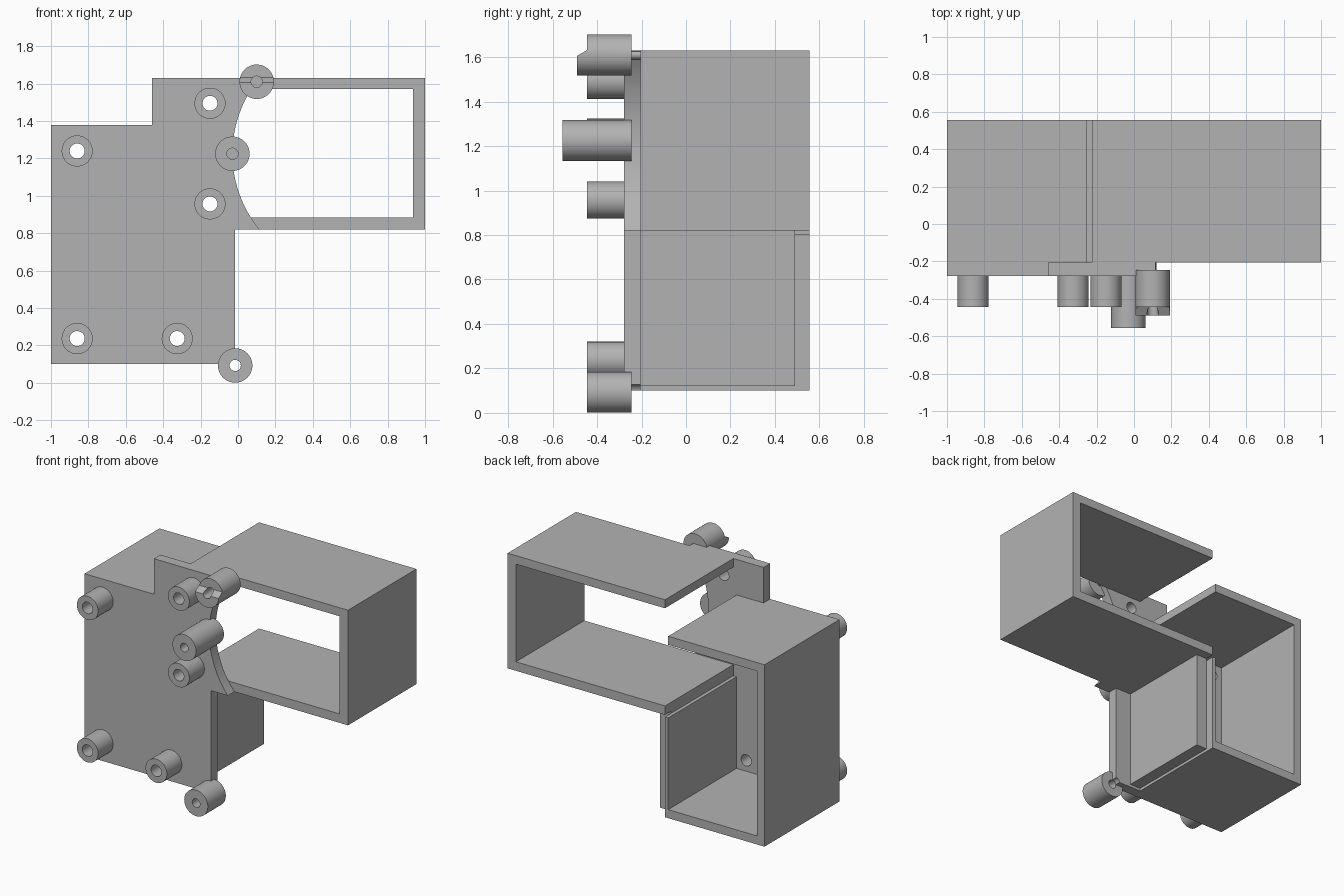
import bpy, bmesh
from math import cos, sin, pi, asin

if "Cube" in bpy.data.objects:
    bpy.data.objects.remove(bpy.data.objects["Cube"])

grey = bpy.data.materials.new("plain grey")
grey.use_nodes = True
colour = (0.45, 0.45, 0.45, 1)
grey.diffuse_color = colour
grey.node_tree.nodes["Principled BSDF"].inputs["Base Color"].default_value = colour

FRONT, JOIN, BACK = -0.278, -0.205, 0.555   # depth of plate face, plate back, box back


def prism(name, outline, y0, y1):
    """Extrude an (x, z) outline along y."""
    bm = bmesh.new()
    face = bm.faces.new([bm.verts.new((x, y0, z)) for x, z in outline])
    out = bmesh.ops.extrude_face_region(bm, geom=[face])
    verts = [v for v in out["geom"] if isinstance(v, bmesh.types.BMVert)]
    bmesh.ops.translate(bm, verts=verts, vec=(0, y1 - y0, 0))
    bmesh.ops.recalc_face_normals(bm, faces=bm.faces)
    mesh = bpy.data.meshes.new(name)
    bm.to_mesh(mesh)
    bm.free()
    mesh.materials.append(grey)
    obj = bpy.data.objects.new(name, mesh)
    bpy.context.collection.objects.link(obj)
    return obj


def circle(x, z, r, n=40):
    return [(x + r * cos(2 * pi * i / n), z + r * sin(2 * pi * i / n)) for i in range(n)]


def cut(obj, cutter):
    """Subtract the cutter and discard it."""
    cutter.hide_render = True
    mod = obj.modifiers.new("cut", "BOOLEAN")
    mod.operation, mod.solver, mod.object = "DIFFERENCE", "EXACT", cutter
    bpy.context.view_layer.objects.active = obj
    bpy.ops.object.modifier_apply(modifier=mod.name)
    bpy.data.objects.remove(cutter)


def smooth(obj):
    bpy.ops.object.select_all(action="DESELECT")
    obj.select_set(True)
    bpy.context.view_layer.objects.active = obj
    bpy.ops.object.shade_smooth_by_angle(angle=0.6)


def post(name, x, z, r, bore, y0, y1, depth=None):
    """Round post along y, bored from the front."""
    obj = prism(name, circle(x, z, r), y0, y1)
    end = y1 + 0.1 if depth is None else y0 + depth
    cut(obj, prism("bore_cutter", circle(x, z, bore), y0 - 0.1, end))
    return obj


# Front plate with an arc cut out of its upper edge
half, sag, mid = 0.405, 0.145, 1.225
rad = (half ** 2 + sag ** 2) / (2 * sag)
sweep = asin(half / rad)
steps = 24
arc = []
for i in range(steps + 1):
    a = -sweep + 2 * sweep * i / steps
    arc.append((rad - 0.03 - rad * cos(a), mid + rad * sin(a)))
outline = [(-1, 0.1), (-0.015, 0.1), (-0.015, 0.82)] + arc + [(-0.46, 1.63), (-0.46, 1.38), (-1, 1.38)]
plate = prism("front_plate", outline, FRONT, JOIN)

# Screw posts, with their bores carried through the plate
screws = [(-0.86, 1.24), (-0.15, 1.495), (-0.15, 0.957), (-0.86, 0.237), (-0.325, 0.237)]
for i, (x, z) in enumerate(screws):
    cut(plate, prism("hole_cutter", circle(x, z, 0.04), -0.4, 0))
    smooth(post(f"screw_post_{i + 1}", x, z, 0.083, 0.04, -0.445, FRONT))
smooth(plate)

# Larger posts along the right edge
R = 0.092
middle = post("middle_pivot", -0.03, 1.225, R, 0.03, -0.555, -0.245, depth=0.2)
cut(plate, prism("bottom_relief_cutter", circle(-0.015, 0.097, 0.03), -0.4, 0))
bottom = post("bottom_pivot", -0.015, 0.093, R, 0.03, -0.445, -0.245)
top = post("top_pivot", 0.1, 1.61, R, 0.03, -0.49, -0.245, depth=0.15)

# Sloped step on the top pivot's front end
wedge = prism("step_cutter", [(0, 1.605), (0.2, 1.605), (0.2, 1.8), (0, 1.8)], -0.6, -0.445)
for v in wedge.data.vertices:
    if v.co.z < 1.7:
        v.co.z = 1.632 if v.co.y > -0.5 else 1.54
cut(top, wedge)
for obj in (middle, bottom, top):
    smooth(obj)
smooth(prism("top_pivot_pin", circle(0.1, 1.61, 0.02, 20), -0.25, -0.2))

# Upper side box: three walls, open front, back and inner end
prism("upper_box", [(-0.225, 0.82), (1, 0.82), (1, 1.63), (-0.225, 1.63),
                    (-0.225, 1.57), (0.935, 1.57), (0.935, 0.883), (-0.225, 0.883)], JOIN, BACK)

# Lower box: roof, outer wall, floor and a low thin inner wall
prism("lower_box", [(-0.25, 1.38), (-1, 1.38), (-1, 0.1), (-0.225, 0.1), (-0.225, 0.805),
                    (-0.25, 0.805), (-0.25, 0.16), (-0.94, 0.16), (-0.94, 1.32), (-0.25, 1.32)],
      JOIN, BACK)

# Slab against the inner wall, below the upper box
prism("side_slab", [(-0.225, 0.12), (-0.14, 0.12), (-0.14, 0.82), (-0.225, 0.82)], JOIN, 0.49)
